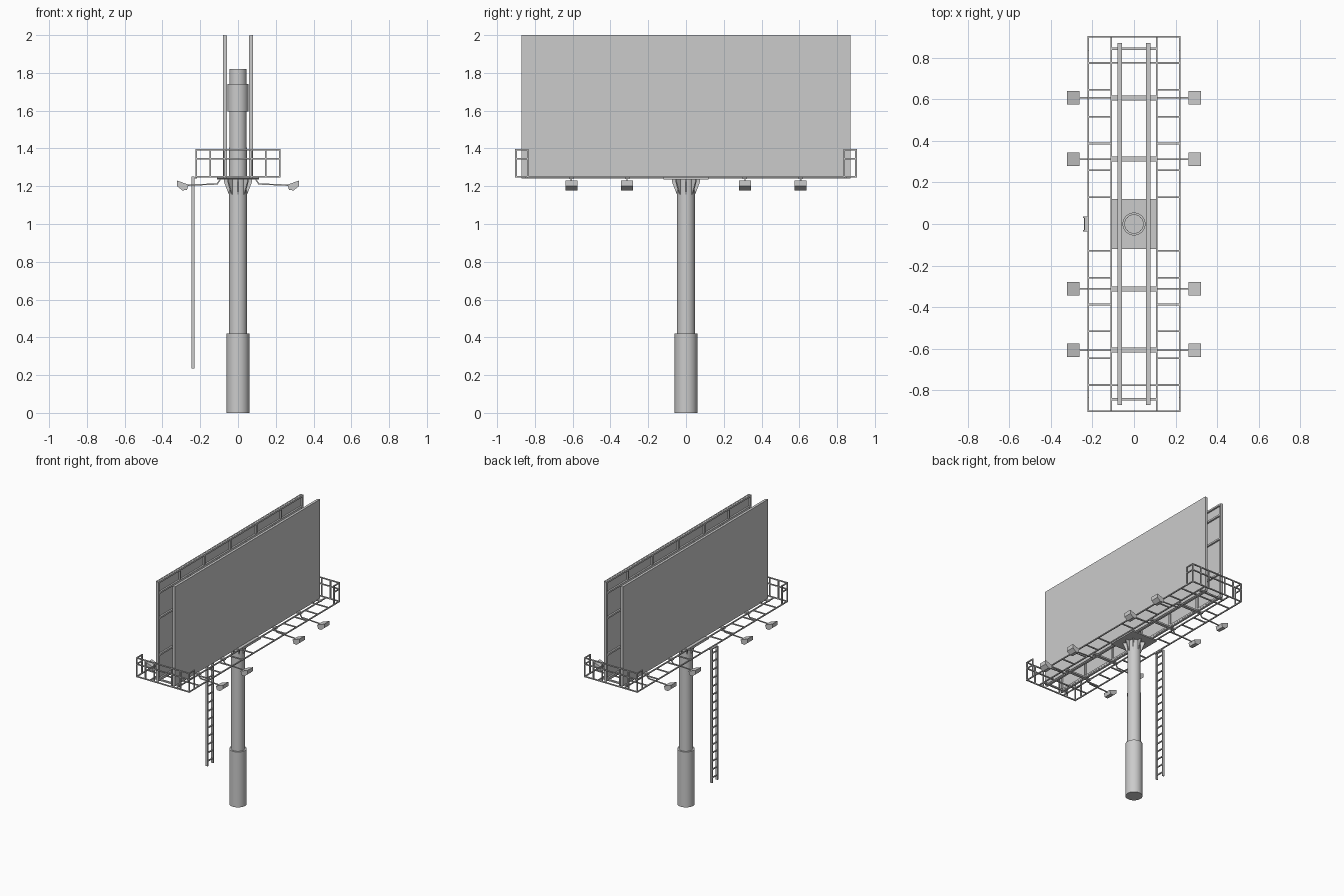
import bpy, bmesh
from mathutils import Vector, Matrix

cube = bpy.data.objects.get("Cube")
if cube:
    bpy.data.objects.remove(cube)

steel = bpy.data.materials.new("light grey steel")
steel.use_nodes = True
GREY = (0.6, 0.6, 0.6, 1)
steel.diffuse_color = GREY
steel.node_tree.nodes["Principled BSDF"].inputs["Base Color"].default_value = GREY


def finish(name, bm):
    bmesh.ops.recalc_face_normals(bm, faces=bm.faces)
    mesh = bpy.data.meshes.new(name)
    bm.to_mesh(mesh)
    bm.free()
    mesh.materials.append(steel)
    ob = bpy.data.objects.new(name, mesh)
    bpy.context.collection.objects.link(ob)
    return ob


def box(bm, centre, size):
    m = Matrix.Translation(centre) @ Matrix.Diagonal((*size, 1))
    bmesh.ops.create_cube(bm, size=1, matrix=m)


def bar(bm, a, b, w=0.008):
    """Square bar between two points."""
    a, b = Vector(a), Vector(b)
    d = b - a
    m = Matrix.Translation((a + b) / 2) @ d.to_track_quat('Z', 'Y').to_matrix().to_4x4()
    bmesh.ops.create_cube(bm, size=1, matrix=m @ Matrix.Diagonal((w, w, d.length + w * 0.9, 1)))


def prism(bm, profile, y, width):
    """Extrude an x-z outline along y."""
    lo = [bm.verts.new((x, y - width / 2, z)) for x, z in profile]
    hi = [bm.verts.new((x, y + width / 2, z)) for x, z in profile]
    bm.faces.new(lo)
    bm.faces.new(hi)
    n = len(lo)
    for i in range(n):
        bm.faces.new((lo[i], lo[(i + 1) % n], hi[(i + 1) % n], hi[i]))


SIDES = (-1, 1)
DECK = 1.25
LAMP_Y = (-0.607, -0.312, 0.312, 0.607)

# Pole: stacked tubes turned from one stepped profile
bm = bmesh.new()
profile = [(0, 0), (0.06, 0), (0.06, 0.42), (0.048, 0.42), (0.046, 1.595), (0.055, 1.595),
           (0.055, 1.74), (0.046, 1.74), (0.046, 1.82), (0, 1.82)]
pts = [bm.verts.new((r, 0, z)) for r, z in profile]
edges = [bm.edges.new(p) for p in zip(pts, pts[1:])]
bmesh.ops.spin(bm, geom=pts + edges, cent=(0, 0, 0), axis=(0, 0, 1),
               angle=6.283185, steps=32, use_duplicate=False)
bmesh.ops.remove_doubles(bm, verts=bm.verts, dist=0.0001)
pole = finish("pole", bm)
bpy.context.view_layer.objects.active = pole
pole.select_set(True)
bpy.ops.object.shade_smooth_by_angle(angle=0.6)
pole.select_set(False)

# Head plate with gussets around the pole
bm = bmesh.new()
box(bm, (0, 0, 1.241), (0.22, 0.24, 0.01))
for k in range(8):
    before = set(bm.verts)
    prism(bm, [(0.04, 1.155), (0.048, 1.155), (0.075, 1.225), (0.075, 1.237), (0.04, 1.237)], 0, 0.008)
    new = [v for v in bm.verts if v not in before]
    bmesh.ops.rotate(bm, verts=new, cent=(0, 0, 0), matrix=Matrix.Rotation(k * 0.785398, 3, 'Z'))
finish("head_plate", bm)

# Two display boards, each with a frame on its inner face
for side, name in ((-1, "right"), (1, "left")):
    bm = bmesh.new()
    box(bm, (side * 0.0755, 0, 1.625), (0.009, 1.74, 0.75))
    finish(name + "_board", bm)
    bm = bmesh.new()
    x = side * 0.065
    for z in (1.257, 1.44, 1.72, 1.91, 1.992):
        bar(bm, (x, -0.86, z), (x, 0.86, z), 0.013)
    for y in (-0.863, -0.607, -0.312, 0, 0.312, 0.607, 0.863):
        bar(bm, (x, y, 1.257), (x, y, 1.992), 0.013)
    finish(name + "_board_frame", bm)

# Walkway: long rails, end rails and rungs on both sides
bm = bmesh.new()
z = DECK + 0.001
for s in SIDES:
    for x in (0.11, 0.22):
        bar(bm, (s * x, -0.9, z), (s * x, 0.9, z))
    bar(bm, (-0.22, s * 0.9, z), (0.22, s * 0.9, z))
    bar(bm, (-0.11, s * 0.775, z), (0.11, s * 0.775, z))
    for i in range(1, 7):
        for t in SIDES:
            bar(bm, (s * 0.11, t * i * 0.129, z), (s * 0.22, t * i * 0.129, z))
finish("walkway", bm)

# Cross beams and long beams carrying the boards
bm = bmesh.new()
for y in LAMP_Y:
    box(bm, (0, y, 1.244), (0.22, 0.024, 0.012))
for s in SIDES:
    box(bm, (0, s * 0.843, 1.246), (0.22, 0.014, 0.01))
    box(bm, (s * 0.068, 0, 1.247), (0.016, 1.74, 0.01))
finish("support_beams", bm)

# Guard rails wrapping each end of the walkway
for s, name in ((-1, "front"), (1, "back")):
    bm = bmesh.new()
    for z in (1.345, 1.392):
        bar(bm, (-0.22, s * 0.9, z), (0.22, s * 0.9, z))
        for t in SIDES:
            bar(bm, (t * 0.22, s * 0.838, z), (t * 0.22, s * 0.9, z))
    for t in SIDES:
        bar(bm, (t * 0.22, s * 0.838, DECK), (t * 0.22, s * 0.838, 1.392))
        for x in (0.073, 0.147, 0.22):
            bar(bm, (t * x, s * 0.9, DECK), (t * x, s * 0.9, 1.392))
    finish(name + "_guard_rail", bm)

# Floodlights on bent arms
arms, lamps = bmesh.new(), bmesh.new()
for s in SIDES:
    for y in LAMP_Y:
        path = [(s * 0.09, y, 1.242), (s * 0.11, y, 1.212), (s * 0.275, y, 1.205)]
        for a, b in zip(path, path[1:]):
            bar(arms, a, b, 0.007)
        head = [(0.262, 1.208), (0.322, 1.23), (0.322, 1.2), (0.295, 1.178), (0.27, 1.18)]
        prism(lamps, [(s * x, z) for x, z in head], y, 0.064)
finish("lamp_arms", arms)
finish("lamp_heads", lamps)

# Access ladder
bm = bmesh.new()
for s in SIDES:
    box(bm, (-0.237, s * 0.033, 0.743), (0.016, 0.008, 1.015))
for i in range(16):
    z = 0.27 + i * 0.063
    bar(bm, (-0.237, -0.033, z), (-0.237, 0.033, z), 0.008)
box(bm, (-0.228, 0, DECK - 0.004), (0.02, 0.074, 0.008))
finish("ladder", bm)
